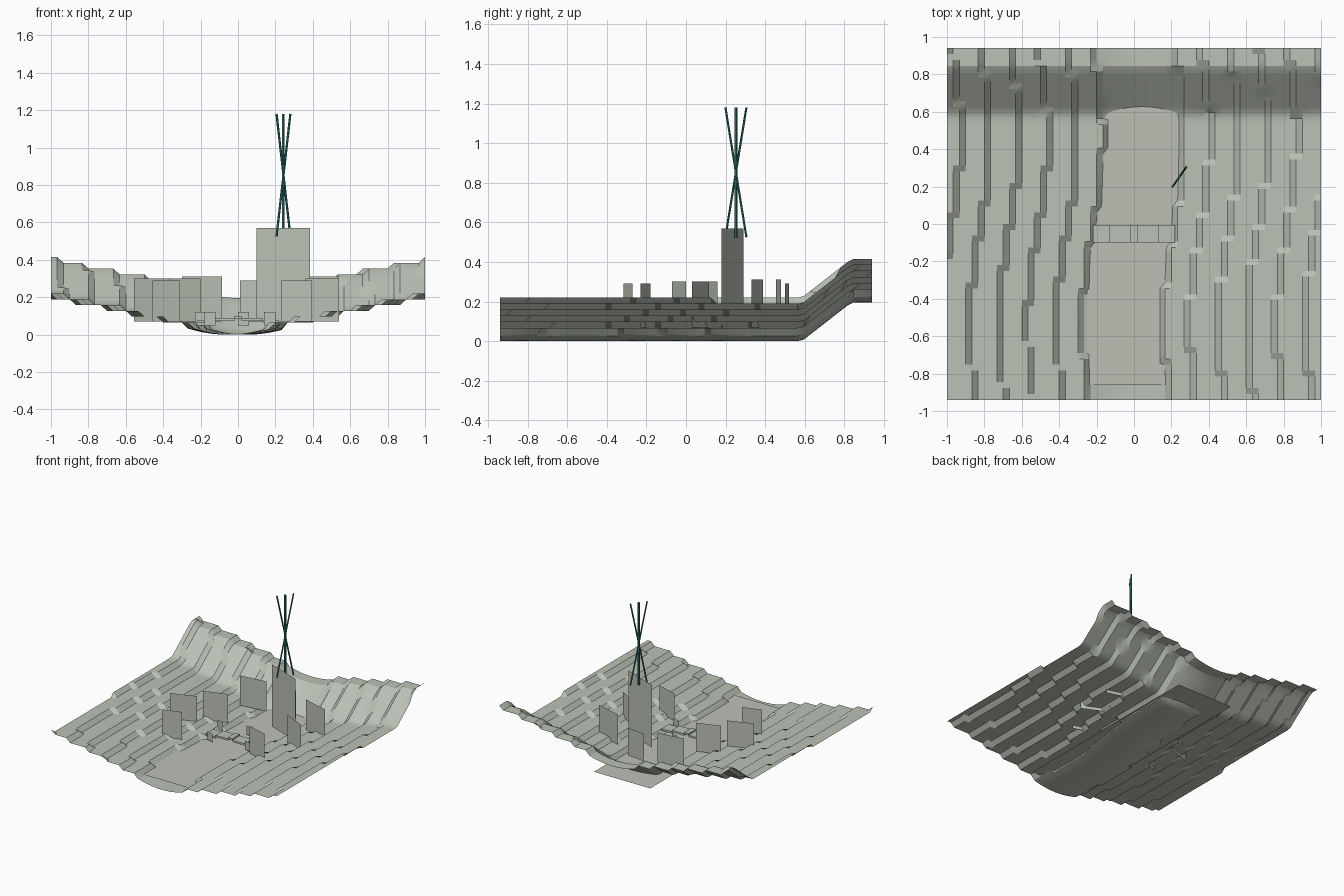
import bpy, bmesh, math
from mathutils import Vector

cube = bpy.data.objects.get("Cube")
if cube:
    bpy.data.objects.remove(cube, do_unlink=True)


def material(name, rgb):
    m = bpy.data.materials.new(name)
    m.use_nodes = True
    m.diffuse_color = (*rgb, 1)
    bsdf = m.node_tree.nodes["Principled BSDF"]
    bsdf.inputs["Base Color"].default_value = (*rgb, 1)
    bsdf.inputs["Roughness"].default_value = 0.9
    return m


STONE = material("pale grey green", (0.5, 0.54, 0.47))
WATER = material("pale warm grey", (0.51, 0.53, 0.47))
TEAL = material("dark teal", (0.03, 0.2, 0.18))


def finish(name, bm, mat):
    mesh = bpy.data.meshes.new(name)
    bm.to_mesh(mesh)
    bm.free()
    mesh.materials.append(mat)
    obj = bpy.data.objects.new(name, mesh)
    bpy.context.collection.objects.link(obj)
    return obj


def quad(name, corners, mat):
    bm = bmesh.new()
    bm.faces.new([bm.verts.new(c) for c in corners])
    return finish(name, bm, mat)


def box(name, low, high, mat):
    bm = bmesh.new()
    bmesh.ops.create_cube(bm, size=1)
    low, high = Vector(low), Vector(high)
    for v in bm.verts:
        v.co = (low + high) / 2 + v.co * (high - low)
    return finish(name, bm, mat)


def card(name, a, b, bottom, top):
    return quad(name, [(*a, bottom), (*b, bottom), (*b, top), (*a, top)], STONE)


def rod(name, a, b, radius):
    a, b = Vector(a), Vector(b)
    bm = bmesh.new()
    bmesh.ops.create_cone(bm, segments=6, radius1=radius, radius2=radius,
                          depth=(b - a).length, cap_ends=True)
    turn = (b - a).to_track_quat("Z", "Y")
    for v in bm.verts:
        v.co = (a + b) / 2 + turn @ v.co
    return finish(name, bm, TEAL)


# Terraced valley with a meandering channel and a rising back wall
def ground(x, y):
    centre = 0.055 * math.sin(math.pi * (y + 0.04)) - 0.005
    d = abs(x - centre)
    if d < 0.215:
        z = 0.03 * (d / 0.2) ** 2
    else:
        z = 0.065 + 0.031 * max(0, math.floor((d - 0.2) / 0.155))
    return z + 0.195 * min(1, max(0, (y - 0.585) / 0.25))


bm = bmesh.new()
bmesh.ops.create_grid(bm, x_segments=60, y_segments=60, size=1)
for v in bm.verts:
    v.co.y *= 0.94
    v.co.z = ground(v.co.x, v.co.y)
terrain = finish("valley_terrain", bm, STONE)
bpy.context.view_layer.objects.active = terrain
terrain.select_set(True)
bpy.ops.object.shade_smooth_by_angle(angle=math.radians(25))

# River surface
quad("river_surface", [(-0.25, -0.86, 0.033), (0.25, -0.86, 0.033),
                       (0.25, 0.81, 0.033), (-0.25, 0.81, 0.033)], WATER)

# Stepped footbridge
for i, (inner, outer) in enumerate([(0, 0.02), (0.02, 0.13), (0.13, 0.22)]):
    z = 0.1 - 0.012 * i
    for side, label in ((1, "left"), (-1, "right")):
        xs = sorted((side * inner, side * outer))
        box(f"bridge_deck_{label}_{i + 1}", (xs[0], -0.1, z - 0.015),
            (xs[1], -0.005, z), STONE)

# Upright panels on the terraces: two ends and a top height
panels = [
    ((-0.456, -0.315), (-0.31, -0.27), 0.29),
    ((-0.555, -0.07), (-0.366, 0.0), 0.3),
    ((-0.38, 0.1), (-0.2, 0.16), 0.3),
    ((-0.3, 0.455), (-0.085, 0.48), 0.31),
    ((0.01, 0.52), (0.165, 0.5), 0.29),
    ((0.33, 0.39), (0.54, 0.33), 0.31),
    ((0.36, 0.115), (0.54, 0.03), 0.3),
    ((0.23, -0.18), (0.395, -0.23), 0.29),
]
for i, (a, b, top) in enumerate(panels):
    card(f"terrace_panel_{i + 1}", a, b, 0.07, top)

# Low panels on the river banks
for i, (x, y) in enumerate([(-0.2, 0.06), (-0.15, -0.14), (0.03, 0.1), (0.17, -0.12)]):
    card(f"bank_panel_{i + 1}", (x - 0.03, y + 0.01), (x + 0.03, y - 0.01), 0.05, 0.12)

# Tall tower panel
card("tower_panel", (0.1, 0.29), (0.385, 0.18), 0.07, 0.57)

# Crossed rods over the tower
rod("centre_rod", (0.243, 0.252, 0.52), (0.243, 0.252, 1.18), 0.008)
for label, s in (("front", -1), ("back", 1)):
    lean = Vector((0.037, 0.053, 0)) * s
    mid = Vector((0.243, 0.252, 0))
    rod(f"leaning_rod_{label}", mid - lean + Vector((0, 0, 0.525)),
        mid + lean + Vector((0, 0, 1.18)), 0.006)
